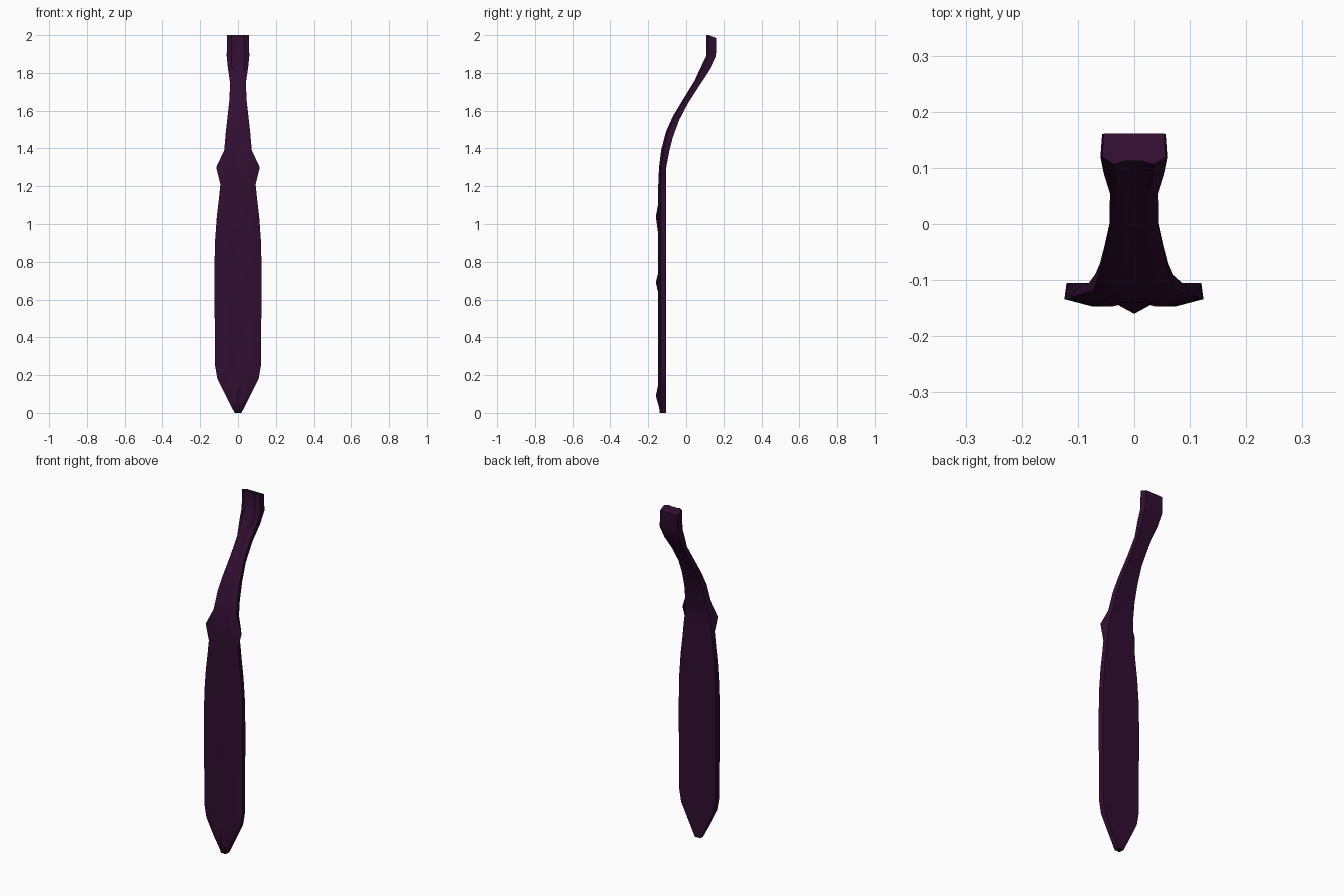
import bpy
import bmesh
import math

default_cube = bpy.data.objects.get("Cube")
if default_cube:
    bpy.data.objects.remove(default_cube, do_unlink=True)


def flat_material(name, colour):
    material = bpy.data.materials.new(name)
    material.use_nodes = True
    material.diffuse_color = colour
    shader = material.node_tree.nodes["Principled BSDF"]
    shader.inputs["Base Color"].default_value = colour
    shader.inputs["Roughness"].default_value = 0.8
    return material


BACK_Y = -.105      # flat rear of the hanging blade
FRONT_Y = -.147     # raised folds on the front of the blade
FOLD = .019         # height of the creases along the centre line


def blade(height, half_width, fold=0):
    """Section of the straight hanging part."""
    return (height, FRONT_Y, height, BACK_Y, half_width, half_width * .97, fold)


def neck(front, back, half_width):
    """Section of the bent upper part: front and back as (y, z)."""
    return (front[1], front[0], back[1], back[0], half_width, half_width * .95, 0)


# Sections from the pointed tip up to the collar end
sections = [
    (0, -.14, 0, BACK_Y, .018, .018, 0),
    blade(.09, .064, FOLD),
    blade(.18, .109),
    blade(.25, .121),
    blade(.61, .124),
    blade(.69, .124, FOLD),
    blade(.77, .124),
    blade(.9, .122),
    blade(1.04, .112, FOLD),
    blade(1.14, .1),
    blade(1.21, .093),
    # Knot, flared at its front corners only
    (1.3, -.143, 1.29, -.107, .115, .082, 0),
    # Strap sweeping back to the collar
    neck((-.132, 1.39), (-.09, 1.38), .073),
    neck((-.106, 1.49), (-.07, 1.46), .064),
    neck((-.07, 1.57), (-.037, 1.55), .055),
    neck((-.01, 1.67), (.01, 1.64), .044),
    neck((.045, 1.76), (.074, 1.74), .043),
    neck((.077, 1.83), (.127, 1.82), .054),
    neck((.106, 1.89), (.16, 1.89), .06),
    neck((.106, 2), (.161, 1.985), .057),
]


def section_ring(bm, section):
    """Flat back and softly folded front, symmetric about the centre."""
    front_z, front_y, back_z, back_y, width, back_width, fold = section
    depth = min(1, (back_y - front_y) / .04)
    half = [(1, .013), (.6, 0), (.28, .006)]
    profile = [(-u, inset) for u, inset in half]
    profile += [(0, .006 - fold)]
    profile += [(u, inset) for u, inset in reversed(half)]
    ring = [bm.verts.new((u * width, front_y + inset * depth, front_z))
            for u, inset in profile]
    ring += [bm.verts.new((u * back_width, back_y, back_z)) for u in (1, 0, -1)]
    return ring


# Necktie: one closed loft through all the sections
bm = bmesh.new()
rings = [section_ring(bm, section) for section in sections]
for lower, upper in zip(rings, rings[1:]):
    for i in range(len(lower)):
        j = (i + 1) % len(lower)
        bm.faces.new((lower[i], lower[j], upper[j], upper[i]))
bm.faces.new(list(reversed(rings[0])))
bm.faces.new(rings[-1])
bmesh.ops.recalc_face_normals(bm, faces=bm.faces)

mesh = bpy.data.meshes.new("necktie")
bm.to_mesh(mesh)
bm.free()
necktie = bpy.data.objects.new("necktie", mesh)
bpy.context.collection.objects.link(necktie)
mesh.materials.append(flat_material("dark plum", (.03, .0045, .03, 1)))

# Soft cloth shading with sharp rims
bpy.ops.object.select_all(action="DESELECT")
necktie.select_set(True)
bpy.context.view_layer.objects.active = necktie
bpy.ops.object.shade_smooth_by_angle(angle=math.radians(40))
